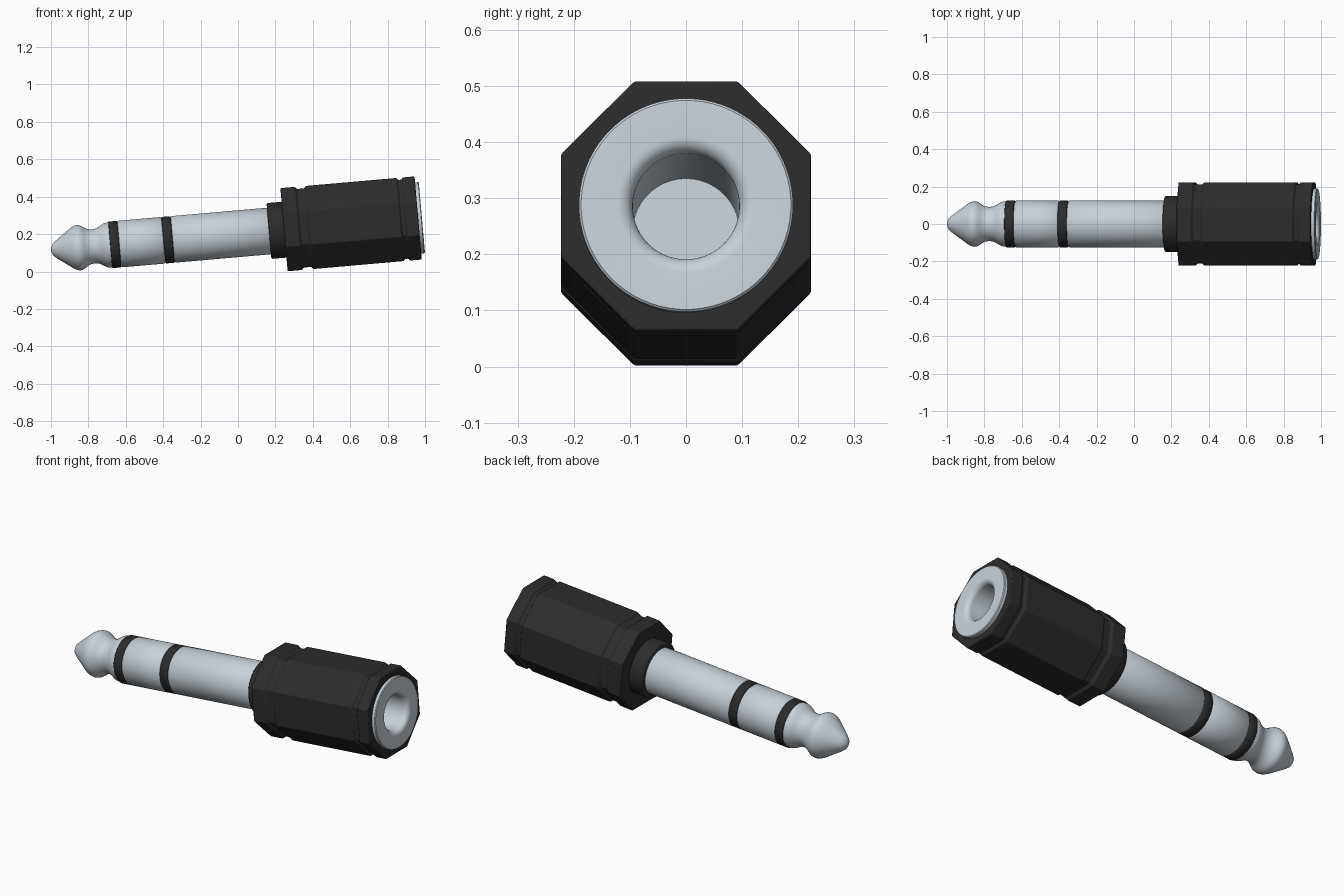
import bpy, bmesh, math
from mathutils import Matrix

if "Cube" in bpy.data.objects:
    bpy.data.objects.remove(bpy.data.objects["Cube"])

# The whole plug lies along local x, tilted 5 degrees so it rests on the floor
TILT = Matrix.Translation((0, 0, 0.202)) @ Matrix.Rotation(math.radians(-5), 4, 'Y')


def material(name, color):
    m = bpy.data.materials.new(name)
    m.diffuse_color = (*color, 1)
    m.use_nodes = True
    m.node_tree.nodes["Principled BSDF"].inputs["Base Color"].default_value = m.diffuse_color
    return m


metal = material("pale_metal", (0.58, 0.64, 0.69))
black = material("black_plastic", (0.025, 0.025, 0.025))


def lathe(name, profile, mat, sides=64, smooth=30, bevel=0):
    """Spin (position, radius) points around the x axis."""
    phase = math.pi / sides
    scale = 1 / math.cos(phase) if sides < 16 else 1   # radius = flat distance
    bm = bmesh.new()
    rows = []
    for x, r in profile:
        if r == 0:
            rows.append([bm.verts.new((x, 0, 0))] * sides)
            continue
        rows.append([bm.verts.new((x, r * scale * math.cos(phase + 2 * math.pi * i / sides),
                                   r * scale * math.sin(phase + 2 * math.pi * i / sides)))
                     for i in range(sides)])
    for a, b in zip(rows, rows[1:]):
        for i in range(sides):
            j = (i + 1) % sides
            bm.faces.new(list(dict.fromkeys((a[i], b[i], b[j], a[j]))))
    # the profile runs with the outside on its left, so wind faces outward
    bmesh.ops.reverse_faces(bm, faces=bm.faces[:])
    bmesh.ops.recalc_face_normals(bm, faces=bm.faces[:])
    me = bpy.data.meshes.new(name)
    bm.to_mesh(me)
    bm.free()
    me.materials.append(mat)
    ob = bpy.data.objects.new(name, me)
    bpy.context.collection.objects.link(ob)
    ob.matrix_world = TILT
    if bevel:
        mod = ob.modifiers.new("soft_edges", 'BEVEL')
        mod.width, mod.segments = bevel, 2
        mod.limit_method, mod.angle_limit = 'ANGLE', math.radians(30)
    bpy.ops.object.select_all(action='DESELECT')
    ob.select_set(True)
    bpy.context.view_layer.objects.active = ob
    bpy.ops.object.shade_smooth_by_angle(angle=math.radians(smooth))
    return ob


def drum(name, a, b, r, mat, c=0.005):
    """Closed cylinder from a to b with chamfered rims."""
    return lathe(name, [(a, 0), (a, r - c), (a + c, r), (b - c, r), (b, r - c), (b, 0)], mat, smooth=50)


# Plug tip with pointed nose and pinched neck
lathe("plug_tip", [(-1.004, 0), (-1.001, 0.016), (-0.992, 0.032), (-0.975, 0.047),
                   (-0.93, 0.080), (-0.89, 0.109), (-0.873, 0.118), (-0.858, 0.122),
                   (-0.843, 0.120), (-0.828, 0.112), (-0.812, 0.101), (-0.797, 0.094),
                   (-0.775, 0.091), (-0.755, 0.094), (-0.738, 0.102), (-0.722, 0.112),
                   (-0.71, 0.118), (-0.70, 0.120), (-0.684, 0.120), (-0.684, 0)], metal, smooth=40)

# Metal contacts and the insulating bands between them
drum("tip_insulator", -0.686, -0.637, 0.125, black, 0.003)
drum("ring_contact", -0.637, -0.40, 0.125, metal, 0.006)
drum("ring_insulator", -0.40, -0.351, 0.125, black, 0.003)
drum("sleeve_contact", -0.351, 0.20, 0.125, metal, 0.006)

# Round collar at the root of the shaft
drum("collar", 0.166, 0.26, 0.15, black, 0.006)

# Octagonal grip with two shallow grooves, open in the middle for the socket
lathe("grip", [(0.247, 0.10), (0.247, 0.223), (0.324, 0.223), (0.334, 0.211), (0.374, 0.211),
               (0.385, 0.223), (0.870, 0.223), (0.877, 0.212), (0.895, 0.212), (0.903, 0.223),
               (0.967, 0.223), (0.967, 0.12), (0.247, 0.10)],
      black, sides=8, smooth=25, bevel=0.004)

# Socket: end plate with a rounded mouth leading into a deep bore
mouth = [(0.987 - 0.028 * (1 - math.cos(t)), 0.123 - 0.028 * math.sin(t))
         for t in (k * math.pi / 16 for k in range(9))]
lathe("socket", [(0.42, 0), (0.42, 0.099), (0.955, 0.105), (0.955, 0.191), (0.983, 0.191), (0.987, 0.187)]
      + mouth + [(0.44, 0.095), (0.44, 0)], metal, smooth=40)
